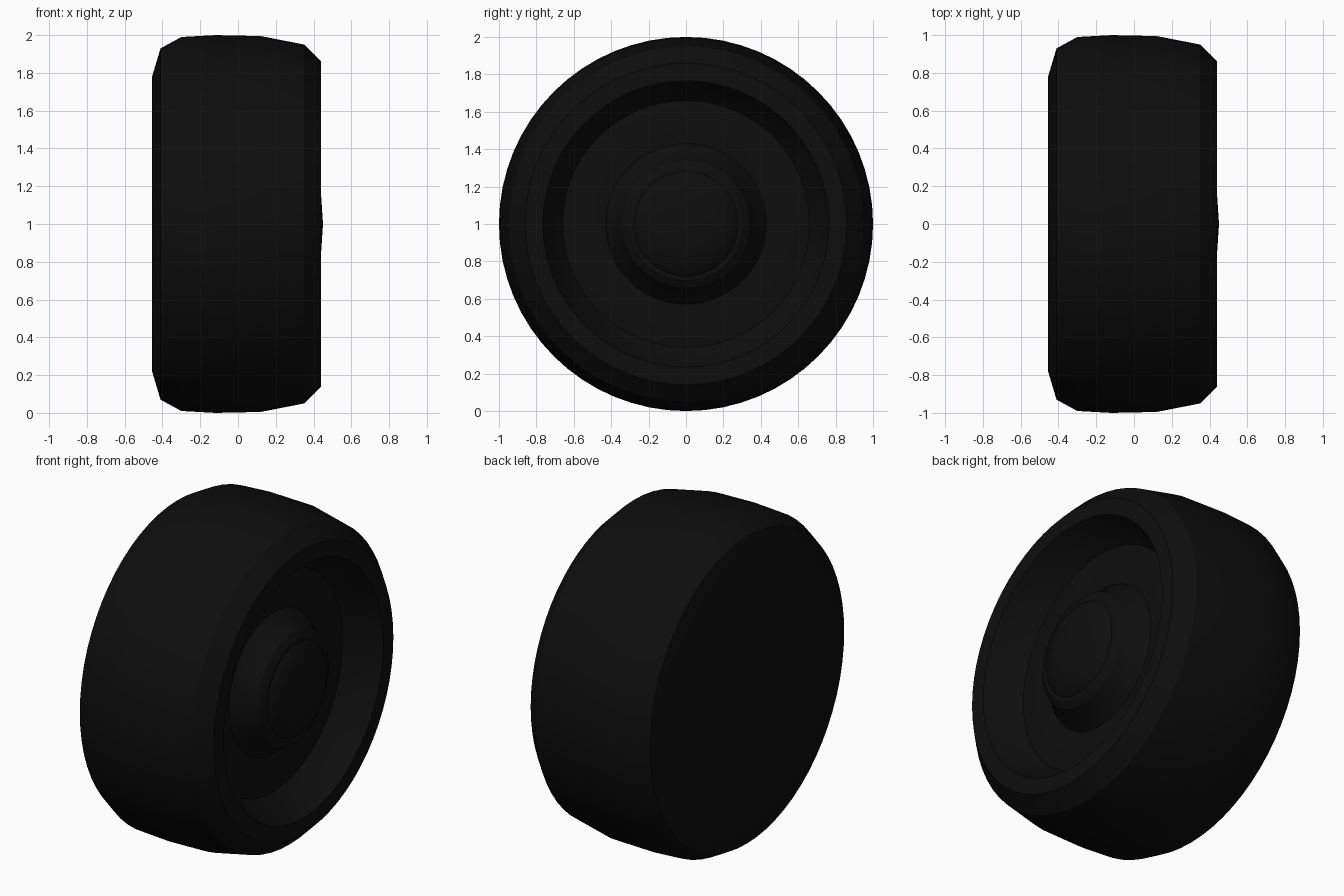
import bpy
import bmesh
import math
from mathutils import Matrix, Vector

cube = bpy.data.objects.get("Cube")
if cube:
    bpy.data.objects.remove(cube)

SIDES = 64
AXLE_HEIGHT = 1.0

black = bpy.data.materials.new("black rubber")
black.use_nodes = True
colour = (0.004, 0.004, 0.004, 1)
black.diffuse_color = colour
black.node_tree.nodes["Principled BSDF"].inputs["Base Color"].default_value = colour


def lathe(name, profile):
    """Spin (x, radius) points around the axle, which runs along x."""
    bm = bmesh.new()
    points = [bm.verts.new((x, 0, r)) for x, r in profile]
    edges = [bm.edges.new(pair) for pair in zip(points, points[1:])]
    bmesh.ops.spin(bm, geom=points + edges, cent=(0, 0, 0), axis=(1, 0, 0),
                   angle=math.tau, steps=SIDES, use_merge=False)
    bmesh.ops.remove_doubles(bm, verts=bm.verts, dist=0.0005)
    bmesh.ops.recalc_face_normals(bm, faces=bm.faces)
    # Open rings of the wheel face must look towards +x
    if sum(f.normal.x * f.calc_area() for f in bm.faces) < -0.01:
        bmesh.ops.reverse_faces(bm, faces=bm.faces)
    bm.transform(Matrix.Translation(Vector((0, 0, AXLE_HEIGHT))))
    mesh = bpy.data.meshes.new(name)
    bm.to_mesh(mesh)
    bm.free()
    mesh.materials.append(black)
    obj = bpy.data.objects.new(name, mesh)
    bpy.context.collection.objects.link(obj)
    bpy.ops.object.select_all(action="DESELECT")
    obj.select_set(True)
    bpy.context.view_layer.objects.active = obj
    bpy.ops.object.shade_smooth_by_angle(angle=math.radians(30))
    return obj


# Tyre: closed back, rounded tread, bevelled shoulder, flat outer lip and
# sloping recess, closed off behind the rim
lathe("tyre", [(-0.455, 0), (-0.455, 0.78), (-0.41, 0.93), (-0.3, 0.99),
               (-0.12, 1.0), (0.12, 0.995), (0.35, 0.95), (0.44, 0.86),
               (0.44, 0.765), (0.24, 0.66), (0.2, 0.6), (0.2, 0)])

# Rim: shallow dish between the recess and the hub
lathe("rim", [(0.24, 0.66), (0.255, 0.55), (0.24, 0.42)])

# Hub: stepped boss with a groove and a low domed cap
lathe("hub", [(0.24, 0.43), (0.31, 0.37), (0.37, 0.34), (0.395, 0.3),
              (0.395, 0.28), (0.42, 0.25), (0.44, 0.15), (0.45, 0)])
